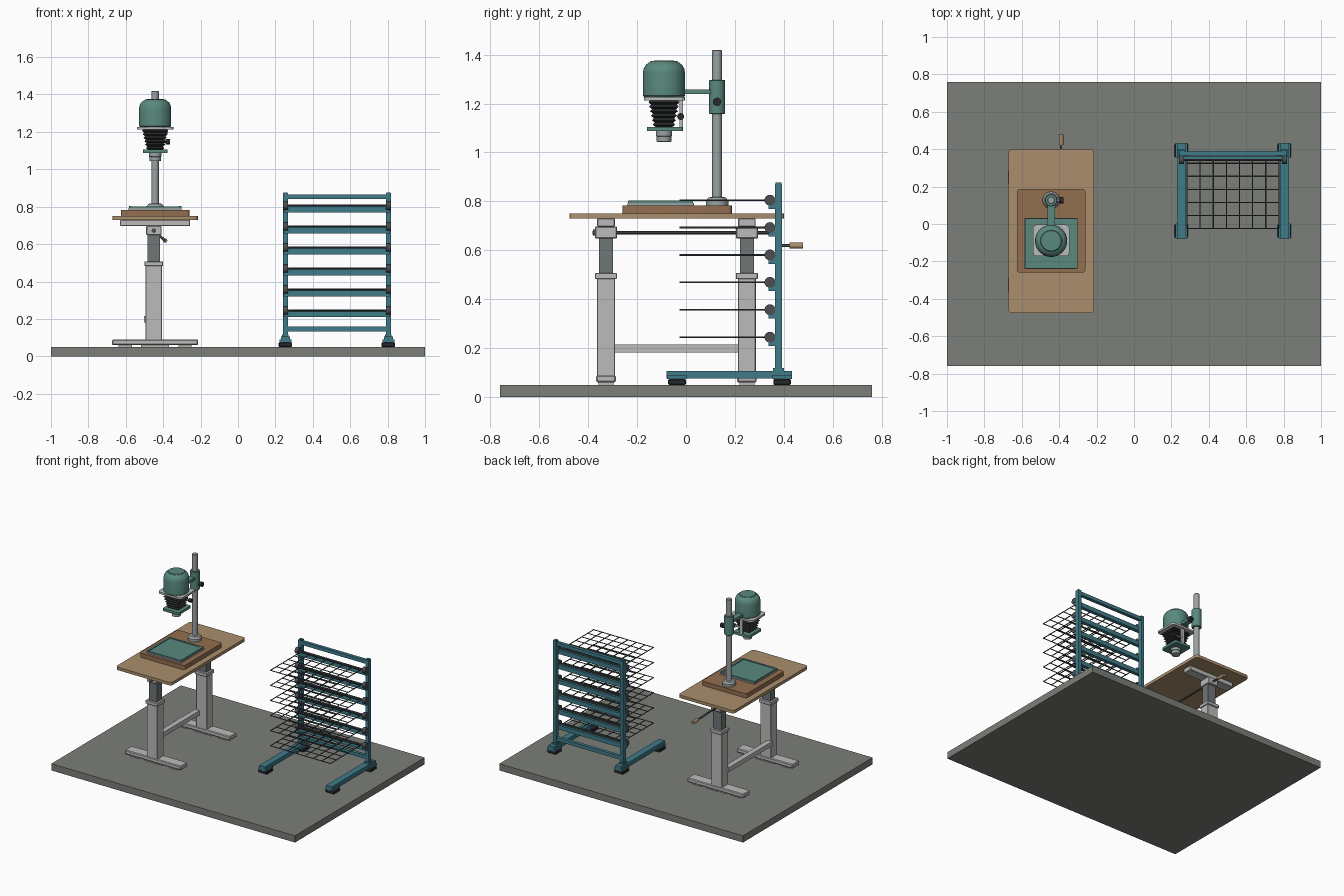
import bpy, bmesh, math
from mathutils import Vector

if "Cube" in bpy.data.objects:
    bpy.data.objects.remove(bpy.data.objects["Cube"])


def material(name, r, g, b):
    m = bpy.data.materials.new(name)
    m.diffuse_color = (r, g, b, 1)
    m.use_nodes = True
    m.node_tree.nodes["Principled BSDF"].inputs["Base Color"].default_value = m.diffuse_color
    return m


FLOOR = material("floor_grey", .20, .21, .19)
WOOD = material("light_wood", .40, .27, .15)
BOARD = material("brown_wood", .29, .16, .08)
GREEN = material("sage_green", .10, .25, .21)
TEAL = material("rack_teal", .05, .20, .25)
LIGHT = material("light_grey", .50, .50, .50)
STEEL = material("steel", .33, .36, .37)
DARKSTEEL = material("dark_steel", .16, .18, .18)
BLACK = material("black", .02, .022, .024)
WIRE = material("wire_grey", .07, .075, .08)


def finish(bm, name, mat, smooth=False):
    bmesh.ops.recalc_face_normals(bm, faces=bm.faces)
    me = bpy.data.meshes.new(name)
    bm.to_mesh(me)
    bm.free()
    me.materials.append(mat)
    ob = bpy.data.objects.new(name, me)
    bpy.context.collection.objects.link(ob)
    if smooth:
        bpy.ops.object.select_all(action='DESELECT')
        ob.select_set(True)
        bpy.context.view_layer.objects.active = ob
        bpy.ops.object.shade_smooth_by_angle(angle=math.radians(35))
    return ob


def box(name, x, y, z, mat, corner=0, bevel=0):
    """Box from (min, max) ranges; corner rounds the upright edges, bevel all edges."""
    bm = bmesh.new()
    bmesh.ops.create_cube(bm, size=1)
    for v in bm.verts:
        v.co = [r[0] + (c + .5) * (r[1] - r[0]) for r, c in zip((x, y, z), v.co)]
    if corner:
        up = [e for e in bm.edges if abs(e.verts[0].co.z - e.verts[1].co.z) > 1e-5]
        bmesh.ops.bevel(bm, geom=up, offset=corner, segments=4, profile=.5, affect='EDGES')
    if bevel:
        es = [e for e in bm.edges if e.calc_face_angle(0) > .7]
        bmesh.ops.bevel(bm, geom=es, offset=bevel, segments=1, affect='EDGES')
    return finish(bm, name, mat, bool(corner))


def mid(c, h):
    return (c - h, c + h)


def loft(name, rings, mat, smooth=False):
    """Skin a list of equal-length point rings and cap both ends."""
    bm = bmesh.new()
    rows = [[bm.verts.new(p) for p in r] for r in rings]
    n = len(rows[0])
    for a, b in zip(rows, rows[1:]):
        for i in range(n):
            bm.faces.new((a[i], a[(i + 1) % n], b[(i + 1) % n], b[i]))
    bm.faces.new(rows[0])
    bm.faces.new(rows[-1])
    return finish(bm, name, mat, smooth)


def lathe(name, x, y, profile, mat, n=32):
    """Turned part about a vertical axis; profile is (radius, z)."""
    ang = [math.tau * i / n for i in range(n)]
    return loft(name, [[(x + r * math.cos(a), y + r * math.sin(a), z) for a in ang]
                       for r, z in profile], mat, True)


def add_rod(bm, a, b, r, n):
    a, b = Vector(a), Vector(b)
    q = (b - a).to_track_quat('Z', 'Y').to_matrix().to_4x4()
    q.translation = (a + b) / 2
    bmesh.ops.create_cone(bm, cap_ends=True, segments=n, radius1=r, radius2=r,
                          depth=(b - a).length, matrix=q)


def rod(name, a, b, r, mat, n=20):
    bm = bmesh.new()
    add_rod(bm, a, b, r, n)
    return finish(bm, name, mat, True)


# Floor slab
box("floor_slab", (-1, 1), (-.76, .76), (0, .05), FLOOR)

# Table top and baseboard
TX = -.443
box("table_top", mid(TX, .228), (-.477, .40), (.729, .751), WOOD, corner=.02)
box("baseboard", mid(TX, .183), (-.26, .187), (.751, .783), BOARD, corner=.015)

# Easel: base plate, raised border and green panel
box("easel_plate", mid(TX, .142), (-.24, .032), (.783, .793), STEEL)
for s in (-1, 1):
    box("easel_side", mid(TX + s * .133, .007), (-.235, .028), (.793, .803), GREEN)
    box("easel_end", mid(TX, .140), mid(-.104 + s * .126, .007), (.793, .802), GREEN)
box("easel_panel", mid(TX, .127), (-.225, .017), (.793, .799), GREEN)

# Two telescopic table legs
LX = -.45
for side, y in (("front", -.327), ("back", .249)):
    box(side + "_foot", mid(TX, .23), mid(y, .040), (.06, .09), LIGHT, bevel=.005)
    for s in (-1, 1):
        box(side + "_foot_pad", mid(TX + s * .16, .035), mid(y, .03), (.05, .061), LIGHT)
    box(side + "_foot_centre_pad", mid(TX, .075), mid(y, .03), (.05, .061), LIGHT)
    box(side + "_leg_outer", mid(LX, .044), mid(y, .037), (.085, .49), LIGHT, bevel=.003)
    box(side + "_leg_collar", mid(LX, .050), mid(y, .045), (.482, .508), LIGHT, bevel=.003)
    box(side + "_leg_inner", mid(LX, .034), mid(y, .028), (.48, .70), DARKSTEEL)
    box(side + "_gear_block", mid(LX, .041), mid(y, .045), (.648, .698), LIGHT, bevel=.004)
    box(side + "_top_bracket", mid(TX, .187), mid(y, .036), (.696, .730), LIGHT, bevel=.003)
box("leg_stretcher", (-.503, -.465), (-.300, .222), (.182, .215), LIGHT)

# Crank drive shaft and handle
rod("crank_shaft", (LX, -.382, .672), (LX, .375, .672), .007, WIRE, 6)
rod("shaft_end_cap", (LX, -.38, .672), (LX, -.367, .672), .012, WIRE)
rod("crank_arm", (LX, .375, .672), (-.39, .385, .619), .007, WIRE, 12)
rod("crank_pin", (-.39, .376, .619), (-.39, .44, .619), .006, WIRE, 12)
rod("crank_handle", (-.39, .423, .619), (-.39, .478, .619), .012, WOOD)

# Column and sliding clamp
CY, HY = .127, -.09
lathe("column_collar", TX, CY, [(.046, .78), (.046, .802), (.036, .815), (.026, .818)], STEEL)
lathe("column", TX, CY, [(.020, .78), (.020, 1.416), (.017, 1.419)], STEEL)
lathe("clamp_sleeve", TX, CY, [(.030, 1.157), (.033, 1.160), (.033, 1.294), (.030, 1.297)], GREEN)
rod("clamp_screw", (TX + .025, CY, 1.207), (-.395, CY, 1.207), .007, STEEL)
rod("clamp_knob", (-.400, CY, 1.207), (-.378, CY, 1.207), .017, BLACK)
box("head_arm", mid(TX, .020), (-.05, .105), (1.238, 1.258), GREEN)

# Lamp house
lathe("lamp_house", TX, HY, [(.080, 1.225), (.086, 1.232), (.086, 1.325), (.083, 1.342),
                             (.075, 1.357), (.062, 1.367), (.058, 1.368), (.054, 1.374),
                             (.02, 1.376)], GREEN, 40)
box("head_plate", mid(TX, .097), mid(HY + .002, .084), (1.213, 1.227), LIGHT, corner=.02)

# Pleated bellows, tapering down to the lens plate
rings = []
PLEATS = 6
for i in range(2 * PLEATS + 1):
    t = i / (2 * PLEATS)
    w = (.073 - .026 * t) - (.010 if i % 2 == 0 else 0)
    d = (.066 - .022 * t) - (.010 if i % 2 == 0 else 0)
    z = 1.214 - .110 * t
    rings.append([(TX + a * w, HY + b * d, z) for a, b in ((-1, -1), (1, -1), (1, 1), (-1, 1))])
loft("bellows", rings, BLACK)

# Lens stage, lens and focus rail
box("lens_plate", mid(TX, .066), (-.160, -.013), (1.087, 1.105), GREEN, corner=.01)
lathe("lens", TX, HY, [(.026, 1.043), (.030, 1.045), (.030, 1.066), (.033, 1.068),
                       (.033, 1.088)], STEEL)
box("focus_rail", mid(TX, .012), (-.026, -.013), (1.09, 1.215), LIGHT)
rod("focus_spindle", (TX, -.022, 1.147), (-.385, -.022, 1.147), .006, STEEL)
rod("focus_knob", (-.387, -.022, 1.147), (-.363, -.022, 1.147), .014, BLACK)

# Drying rack frame
RX0, RX1, PY = .253, .804, .378
for side, x in (("left", RX0), ("right", RX1)):
    box(side + "_post", mid(x, .013), mid(PY, .015), (.09, .872), TEAL)
    box(side + "_post_cap", mid(x, .011), mid(PY, .012), (.872, .877), TEAL)
    box(side + "_base_bar", mid(x, .024), (-.08, .433), (.075, .107), TEAL)
    for y in (-.037, .393):
        box(side + "_base_shoe", mid(x, .032), mid(y, .040), (.073, .090), TEAL)
        box(side + "_rubber_foot", mid(x, .036), mid(y, .036), (.05, .074), BLACK, bevel=.004)
    box(side + "_post_socket", mid(x, .018), mid(PY, .022), (.107, .118), TEAL)
for z in (.147, .853):
    box("cross_bar", (RX0, RX1), mid(PY, .012), mid(z, .013), TEAL)

# Six hinged wire shelves
GX0, GX1, GY0, GY1 = .283, .775, -.027, .342
for k in range(6):
    z = .245 + k * .112
    box("shelf_rail", (RX0 - .010, RX1 + .010), (.338, .364), (z - .036, z - .004), TEAL)
    for x in (RX0, RX1):
        rod("shelf_pivot", (x - .013, .343, z), (x + .013, .343, z), .022, WIRE, 24)
    rod("shelf_axle", (RX0, .343, z), (RX1, .343, z), .006, WIRE, 10)
    bm = bmesh.new()
    for i in range(8):
        x = GX0 + (GX1 - GX0) * i / 7
        add_rod(bm, (x, GY0, z), (x, GY1, z), .0035, 6)
    for j in range(6):
        y = GY0 + .003 + (GY1 - GY0 - .02) * j / 5
        add_rod(bm, (GX0 - .003, y, z), (GX1 + .003, y, z), .0035, 6)
    finish(bm, "wire_shelf", WIRE)
